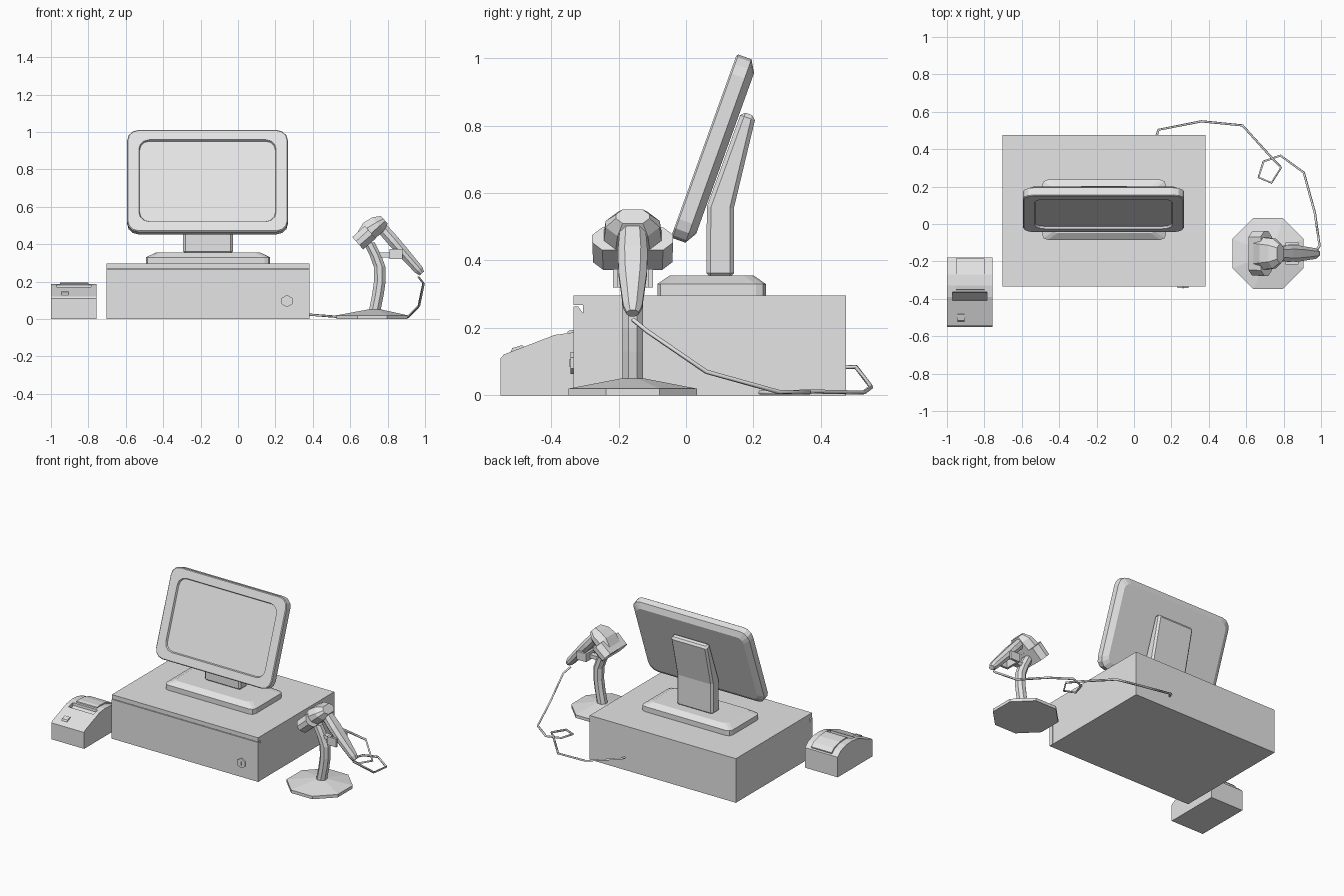
import bpy, bmesh, math
from mathutils import Vector

old = bpy.data.objects.get("Cube")
if old:
    bpy.data.objects.remove(old, do_unlink=True)

grey = bpy.data.materials.new("light_grey")
grey.use_nodes = True
grey.diffuse_color = (0.78, 0.78, 0.78, 1)
grey.node_tree.nodes["Principled BSDF"].inputs["Base Color"].default_value = (0.78, 0.78, 0.78, 1)

X, Y, Z = Vector((1, 0, 0)), Vector((0, 1, 0)), Vector((0, 0, 1))


def finish(name, bm):
    """Turn a bmesh into a flat-shaded grey object."""
    bmesh.ops.recalc_face_normals(bm, faces=bm.faces)
    mesh = bpy.data.meshes.new(name)
    bm.to_mesh(mesh)
    bm.free()
    mesh.materials.append(grey)
    obj = bpy.data.objects.new(name, mesh)
    bpy.context.collection.objects.link(obj)
    return obj


def rounded_rect(w, h, r, seg):
    pts = []
    for i, (sx, sy) in enumerate([(1, 1), (-1, 1), (-1, -1), (1, -1)]):
        for k in range(seg + 1):
            a = math.pi / 2 * (i + k / seg)
            pts.append((sx * (w / 2 - r) + r * math.cos(a), sy * (h / 2 - r) + r * math.sin(a)))
    return pts


def loft(name, u, v, stations, seg=1):
    """Skin rounded rectangles (centre, width, height, corner) lying in the u-v plane."""
    bm = bmesh.new()
    rings = []
    for c, w, h, r in stations:
        rings.append([bm.verts.new(Vector(c) + u * a + v * b) for a, b in rounded_rect(w, h, r, seg)])
    for lo, hi in zip(rings, rings[1:]):
        for i in range(len(lo)):
            j = (i + 1) % len(lo)
            bm.faces.new((lo[i], lo[j], hi[j], hi[i]))
    bm.faces.new(rings[0][::-1])
    bm.faces.new(rings[-1])
    return finish(name, bm)


def prism(name, profile, x0, x1):
    """Extrude a (y, z) side profile across x."""
    bm = bmesh.new()
    face = bm.faces.new([bm.verts.new((x0, y, z)) for y, z in profile])
    new = bmesh.ops.extrude_face_region(bm, geom=[face])["geom"]
    bmesh.ops.translate(bm, vec=X * (x1 - x0), verts=[g for g in new if isinstance(g, bmesh.types.BMVert)])
    return finish(name, bm)


def box(name, x0, x1, y0, y1, z0, z1):
    return prism(name, [(y0, z0), (y1, z0), (y1, z1), (y0, z1)], x0, x1)


def apply_modifier(obj, kind, **settings):
    mod = obj.modifiers.new(kind.lower(), kind)
    for key, value in settings.items():
        setattr(mod, key, value)
    bpy.context.view_layer.objects.active = obj
    bpy.ops.object.modifier_apply(modifier=mod.name)


# Cash drawer: body, top lip over the front, front panel and lock
LEFT, RIGHT = -0.703, 0.382
prism("drawer_body", [(-0.305, 0), (0.475, 0), (0.475, 0.296), (-0.333, 0.296), (-0.333, 0.268), (-0.305, 0.268)],
      LEFT, RIGHT)
prism("drawer_front", [(-0.333, 0), (-0.303, 0), (-0.303, 0.24), (-0.32, 0.264), (-0.333, 0.264)],
      LEFT - 0.001, RIGHT + 0.001)
bpy.ops.mesh.primitive_cylinder_add(vertices=6, radius=0.033, depth=0.02, location=(0.262, -0.333, 0.096),
                                    rotation=(math.pi / 2, 0, 0))
lock = bpy.context.object
lock.name = "drawer_lock"
lock.data.materials.append(grey)
box("lock_keyhole", 0.259, 0.265, -0.345, -0.34, 0.084, 0.108)

# Screen foot and bent neck
CX = -0.16
loft("screen_foot", X, Y, [((CX, 0.076, z), w, h, 0.03) for z, w, h in
                           [(0.296, 0.663, 0.322), (0.33, 0.663, 0.322), (0.355, 0.56, 0.25)]], 2)
neck = prism("screen_neck", [(0.06, 0.35), (0.142, 0.35), (0.142, 0.555), (0.207, 0.827), (0.165, 0.842),
                             (0.062, 0.56)], -0.294, -0.027)
apply_modifier(neck, "BEVEL", width=0.012, segments=1, limit_method="ANGLE", angle_limit=math.radians(60))

# Tilted screen: recessed panel, bezel, rim and tapered back in one skin
tilt = math.radians(19.8)
up = Vector((0, math.sin(tilt), math.cos(tilt)))
back = Vector((0, math.cos(tilt), -math.sin(tilt)))
front_centre = Vector((-0.163, 0.053, 0.74))
loft("screen", X, up, [(front_centre + back * t, w, h, r) for t, w, h, r in [
    (0.012, 0.725, 0.455, 0.05), (0, 0.735, 0.465, 0.055), (0, 0.85, 0.568, 0.055), (0.005, 0.86, 0.578, 0.06),
    (0.046, 0.86, 0.578, 0.06), (0.067, 0.79, 0.506, 0.04)]], 3)

# Receipt printer: curved body with a cut paper slot, lid and feed button
printer = prism("printer_body", [(-0.55, 0), (-0.55, 0.11), (-0.54, 0.121), (-0.39, 0.179), (-0.33, 0.187),
                                 (-0.27, 0.183), (-0.215, 0.166), (-0.18, 0.135), (-0.18, 0)], -1, -0.757)
slot = prism("slot_cutter", [(-0.41, 0.11), (-0.365, 0.165), (-0.36, 0.25), (-0.41, 0.25)], -0.97, -0.785)
apply_modifier(printer, "BOOLEAN", object=slot, operation="DIFFERENCE", solver="EXACT")
bpy.data.objects.remove(slot, do_unlink=True)
prism("printer_lid", [(-0.355, 0.17), (-0.35, 0.191), (-0.33, 0.195), (-0.27, 0.191), (-0.21, 0.173),
                      (-0.185, 0.15), (-0.19, 0.13)], -0.952, -0.8)
prism("feed_button", [(-0.522, 0.125), (-0.515, 0.14), (-0.485, 0.149), (-0.478, 0.14)], -0.945, -0.905)

# Scanner stand: octagonal foot, curved neck and forked clip
SY = -0.158
loft("stand_foot", X, Y, [((0.717, SY, 0), 0.38, 0.38, 0.111), ((0.717, SY, 0.02), 0.38, 0.38, 0.111),
                          ((0.73, SY, 0.05), 0.08, 0.07, 0.02)])
loft("stand_neck", X, Y, [((x, SY, z), 0.062, 0.062, 0.018) for x, z in
                          [(0.73, 0.04), (0.748, 0.13), (0.758, 0.2), (0.757, 0.28), (0.735, 0.34), (0.7, 0.41)]])
box("clip_arm", 0.75, 0.82, -0.175, -0.14, 0.33, 0.355)
box("clip_bar", 0.81, 0.825, -0.216, -0.098, 0.32, 0.375)
for side, y in (("right", -0.216), ("left", -0.113)):
    prong = box("clip_prong_" + side, 0.81, 0.88, y, y + 0.015, 0.32, 0.375)

# Scanner: wide mouth collar, faceted head and tapering grip
forward = Vector((-0.75, 0, -0.66))
grip_dir = Vector((0.66, 0, -0.75))
mouth = Vector((0.64, SY, 0.405))


def along(t, shift=0):
    return mouth - forward * t - grip_dir * shift


loft("scanner_mouth", Y, grip_dir, [(along(0.01), 0.2, 0.06, 0.02), (along(0), 0.235, 0.088, 0.03),
                                    (along(0.09), 0.24, 0.09, 0.03)])
loft("scanner_head", Y, grip_dir, [(along(0.03), 0.17, 0.085, 0.03), (along(0.095, 0.01), 0.17, 0.105, 0.035),
                                   (along(0.15, 0.005), 0.16, 0.095, 0.035), (along(0.19), 0.1, 0.055, 0.02)])
grip_top = Vector((0.762, SY, 0.495))
loft("scanner_grip", Y, forward, [(grip_top + grip_dir * t, w, h, r) for t, w, h, r in [
    (0, 0.075, 0.06, 0.018), (0.1, 0.088, 0.064, 0.02), (0.18, 0.084, 0.06, 0.02),
    (0.31, 0.056, 0.05, 0.016), (0.335, 0.036, 0.03, 0.01)]])

# Cable from the grip, looping on the table and into the back of the drawer
path = [(0.965, SY, 0.225), (0.992, -0.115, 0.19), (0.967, 0.06, 0.07), (0.908, 0.275, 0.01),
        (0.783, 0.366, 0.008), (0.692, 0.334, 0.008), (0.666, 0.249, 0.008), (0.735, 0.22, 0.008),
        (0.787, 0.302, 0.008), (0.74, 0.35, 0.012), (0.58, 0.527, 0.008), (0.361, 0.549, 0.025),
        (0.131, 0.504, 0.084), (0.12, 0.47, 0.084)]
curve = bpy.data.curves.new("cable", "CURVE")
curve.dimensions = "3D"
curve.bevel_depth = 0.007
curve.bevel_resolution = 0
curve.use_fill_caps = True
spline = curve.splines.new("POLY")
spline.points.add(len(path) - 1)
for point, co in zip(spline.points, path):
    point.co = (*co, 1)
curve.materials.append(grey)
cable = bpy.data.objects.new("cable", curve)
bpy.context.collection.objects.link(cable)
